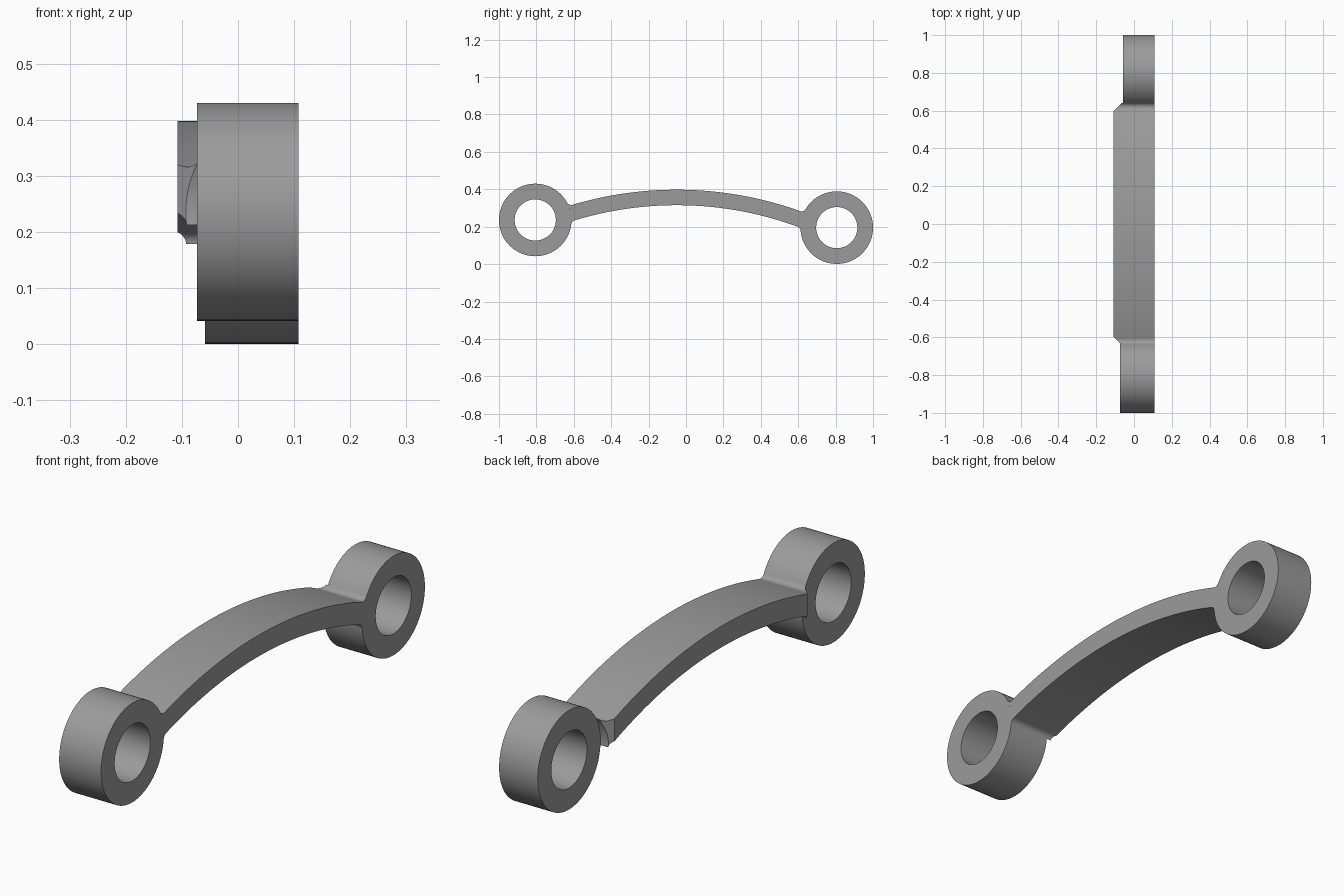
import bpy, bmesh, math
from mathutils import Vector

if "Cube" in bpy.data.objects:
    bpy.data.objects.remove(bpy.data.objects["Cube"])

HALF = 0.108                                  # half width of the arm
R_OUT, R_IN = 0.194, 0.11                     # ring radii
RINGS = [(Vector((-0.806, 0.236)), -0.073),   # (centre in y,z ; left face x)
         (Vector((0.806, 0.195)), -0.059)]
ARC_C = Vector((-0.05, -1.562))               # centre of the arm's curvature
R_TOP, R_BOT = 1.96, 1.877
FILLET = 0.025
NF, NA, NZ = 8, 48, 10                        # fillet, arc and cross divisions

grey = bpy.data.materials.new("grey metal")
grey.diffuse_color = (0.33, 0.33, 0.33, 1)
grey.use_nodes = True
grey.node_tree.nodes["Principled BSDF"].inputs["Base Color"].default_value = grey.diffuse_color


def finish(name, bm):
    bmesh.ops.recalc_face_normals(bm, faces=bm.faces)
    mesh = bpy.data.meshes.new(name)
    bm.to_mesh(mesh)
    bm.free()
    mesh.materials.append(grey)
    ob = bpy.data.objects.new(name, mesh)
    bpy.context.collection.objects.link(ob)
    bpy.ops.object.select_all(action='DESELECT')
    ob.select_set(True)
    bpy.context.view_layer.objects.active = ob
    bpy.ops.object.shade_smooth_by_angle(angle=math.radians(30))


def ring(name, centre, left, n=96):
    bm = bmesh.new()
    loops = []
    for x, r in ((left, R_OUT), (HALF, R_OUT), (HALF, R_IN), (left, R_IN)):
        loops.append([bm.verts.new((x, centre.x + r * math.cos(2 * math.pi * i / n),
                                    centre.y + r * math.sin(2 * math.pi * i / n)))
                      for i in range(n)])
    for a, b in zip(loops, loops[1:] + loops[:1]):
        for i in range(n):
            j = (i + 1) % n
            bm.faces.new((a[i], a[j], b[j], b[i]))
    finish(name, bm)


def meet(c0, r0, c1, r1, up):
    """Crossing point of two circles, on the upper or lower side."""
    d = c1 - c0
    a = (r0 * r0 - r1 * r1 + d.length_squared) / (2 * d.length)
    h = math.sqrt(max(r0 * r0 - a * a, 0))
    u = d.normalized()
    pts = [c0 + u * a + Vector((-u.y, u.x)) * s * h for s in (1, -1)]
    return max(pts, key=lambda p: p.y) if up else min(pts, key=lambda p: p.y)


def sweep(c, p, q, n):
    """Points on the short arc around c from p to q."""
    a0 = math.atan2(p.y - c.y, p.x - c.x)
    a1 = math.atan2(q.y - c.y, q.x - c.x)
    da = (a1 - a0 + math.pi) % (2 * math.pi) - math.pi
    r = (p - c).length
    return [c + Vector((math.cos(a0 + da * i / n), math.sin(a0 + da * i / n))) * r
            for i in range(n + 1)]


def edge_curve(radius, sign):
    """Upper (sign 1) or lower (sign -1) arm outline with a fillet at each ring."""
    ends = []
    for centre, _ in RINGS:
        if sign > 0:
            f = meet(centre, R_OUT + FILLET, ARC_C, radius + FILLET, True)
        else:                                  # choose the crossing facing the arm
            d = [meet(centre, R_OUT + FILLET, ARC_C, radius - FILLET, u) for u in (True, False)]
            f = min(d, key=lambda p: abs(p.x))
        if sign > 0:
            g = meet(centre, R_OUT + FILLET, ARC_C, radius + FILLET, False)
            f = min((f, g), key=lambda p: abs(p.x))
        on_ring = centre + (f - centre).normalized() * R_OUT
        on_arc = ARC_C + (f - ARC_C).normalized() * radius
        ends.append((f, on_ring, on_arc))
    (f0, r0, a0), (f1, r1, a1) = ends
    return sweep(f0, r0, a0, NF) + sweep(ARC_C, a0, a1, NA)[1:] + sweep(f1, a1, r1, NF)[1:]


# Two rings, the front one a little higher and wider
ring("front_ring", *RINGS[0])
ring("back_ring", *RINGS[1])

# Arched arm: side grid whose ends follow the ring surfaces
top, bot = edge_curve(R_TOP, 1), edge_curve(R_BOT, -1)
last = len(top) - 1
bulges = []
for k, (centre, _) in zip((0, last), RINGS):
    arc = sweep(centre, bot[k], top[k], NZ)
    bulges.append([arc[j] - bot[k].lerp(top[k], j / NZ) for j in range(NZ + 1)])

bm = bmesh.new()
grids = []
for x in (-HALF, HALF):
    grid = []
    for i in range(last + 1):
        w = [max(0, 1 - i / (2 * NF)), max(0, 1 - (last - i) / (2 * NF))]
        col = []
        for j in range(NZ + 1):
            p = bot[i].lerp(top[i], j / NZ) + bulges[0][j] * w[0] + bulges[1][j] * w[1]
            col.append(bm.verts.new((x, p.x, p.y)))
        grid.append(col)
    grids.append(grid)
L, R = grids
for i in range(last):
    for g in grids:
        for j in range(NZ):
            bm.faces.new((g[i][j], g[i + 1][j], g[i + 1][j + 1], g[i][j + 1]))
    for j in (0, NZ):
        bm.faces.new((L[i][j], L[i + 1][j], R[i + 1][j], R[i][j]))
for i in (0, last):
    for j in range(NZ):
        bm.faces.new((L[i][j], L[i][j + 1], R[i][j + 1], R[i][j]))

# Bevelled left corners where the arm narrows to the rings
START = 0.597
for s, (_, left) in zip((-1, 1), RINGS):
    for y in (START, START + HALF + left):
        bmesh.ops.bisect_plane(bm, geom=bm.verts[:] + bm.edges[:] + bm.faces[:], dist=1e-5,
                               plane_co=(0, s * y, 0), plane_no=(0, 1, 0))
for v in bm.verts:
    if v.co.x < 0:
        left = RINGS[0 if v.co.y < 0 else 1][1]
        v.co.x = min(left, -HALF + max(0, abs(v.co.y) - START))
finish("arched_arm", bm)
